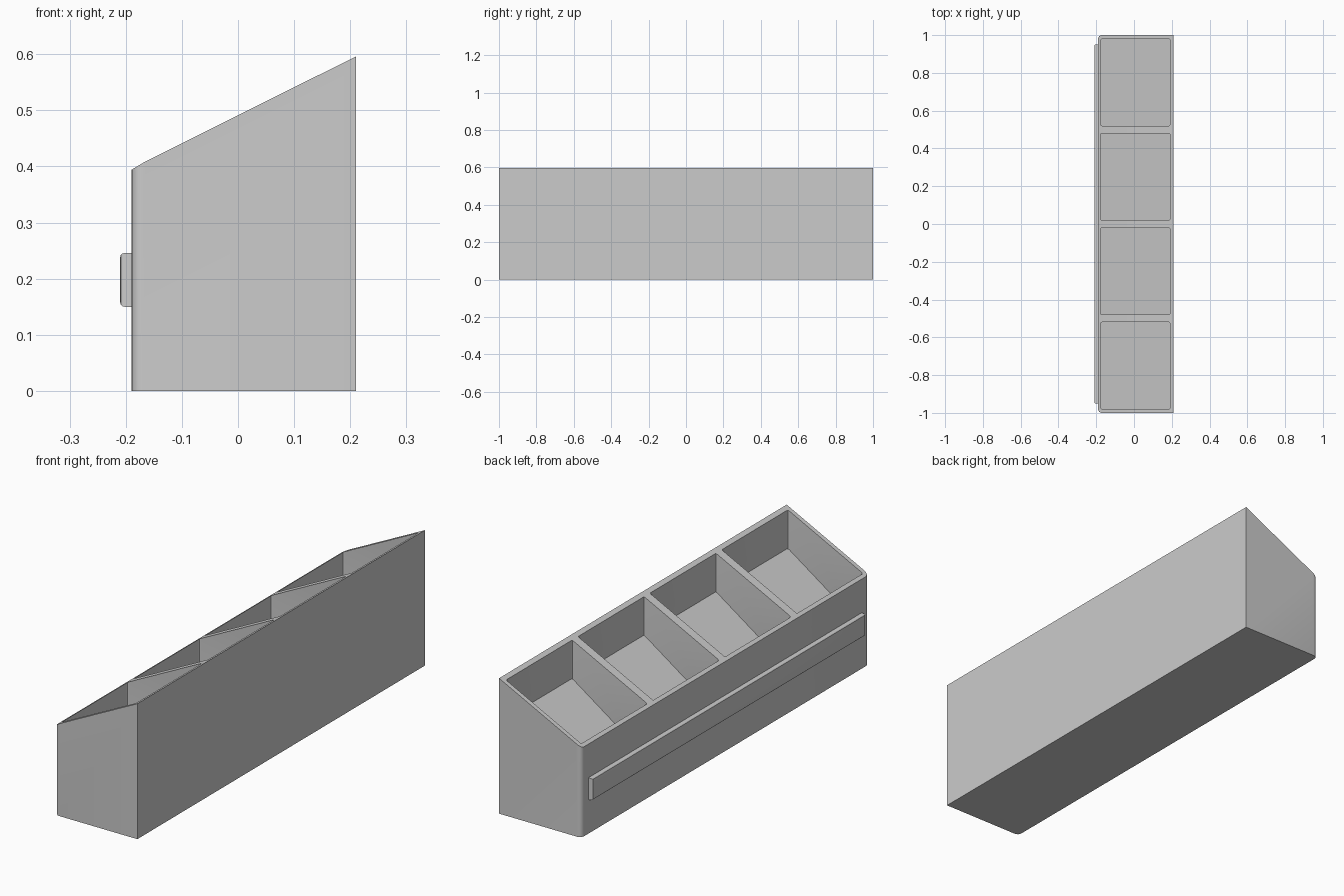
import bpy, bmesh

if "Cube" in bpy.data.objects:
    bpy.data.objects.remove(bpy.data.objects["Cube"])


def prism(name, profile, spans, bevel, segments, pick):
    """Extrude an x-z profile along each y span, then round the picked edges."""
    bm = bmesh.new()
    for y0, y1 in spans:
        face = bm.faces.new([bm.verts.new((x, y0, z)) for x, z in profile])
        ext = bmesh.ops.extrude_face_region(bm, geom=[face])["geom"]
        new = [g for g in ext if isinstance(g, bmesh.types.BMVert)]
        bmesh.ops.translate(bm, vec=(0, y1 - y0, 0), verts=new)
    bmesh.ops.recalc_face_normals(bm, faces=bm.faces)
    edges = [e for e in bm.edges if pick(e.verts[0].co, e.verts[1].co)]
    bmesh.ops.bevel(bm, geom=edges, offset=bevel, segments=segments,
                    profile=0.5, affect='EDGES', clamp_overlap=True)
    mesh = bpy.data.meshes.new(name)
    bm.to_mesh(mesh)
    bm.free()
    obj = bpy.data.objects.new(name, mesh)
    bpy.context.collection.objects.link(obj)
    return obj


def activate(obj):
    bpy.ops.object.select_all(action='DESELECT')
    obj.select_set(True)
    bpy.context.view_layer.objects.active = obj


def vertical(a, b):
    return abs(a.x - b.x) < 1e-5 and abs(a.y - b.y) < 1e-5


# Wedge-shaped bin body with rounded vertical corners on the low side
body = prism("bin_body",
             [(-0.19, 0), (0.21, 0), (0.21, 0.596), (-0.165, 0.409), (-0.19, 0.394)],
             [(-1, 1)], 0.02, 4,
             lambda a, b: vertical(a, b) and a.x < -0.18)

# Four compartments with sloping floors
spans = [(c - 0.23, c + 0.23) for c in (-0.75, -0.25, 0.25, 0.75)]
cutter = prism("compartment_cutter",
               [(-0.175, 0.165), (0.19, 0.417), (0.19, 0.8), (-0.175, 0.8)],
               spans, 0.006, 2, vertical)
cutter.hide_render = True

activate(body)
mod = body.modifiers.new("compartments", 'BOOLEAN')
mod.operation = 'DIFFERENCE'
mod.solver = 'EXACT'
mod.object = cutter
bpy.ops.object.modifier_apply(modifier=mod.name)
bpy.data.objects.remove(cutter, do_unlink=True)

# Label rail along the low side, rounded around its outer face
rail = prism("label_rail",
             [(-0.21, 0.15), (-0.188, 0.15), (-0.188, 0.246), (-0.21, 0.246)],
             [(-0.95, 0.95)], 0.008, 3,
             lambda a, b: a.x < -0.2 and b.x < -0.2)

for obj in (body, rail):
    activate(obj)
    bpy.ops.object.shade_smooth_by_angle()
